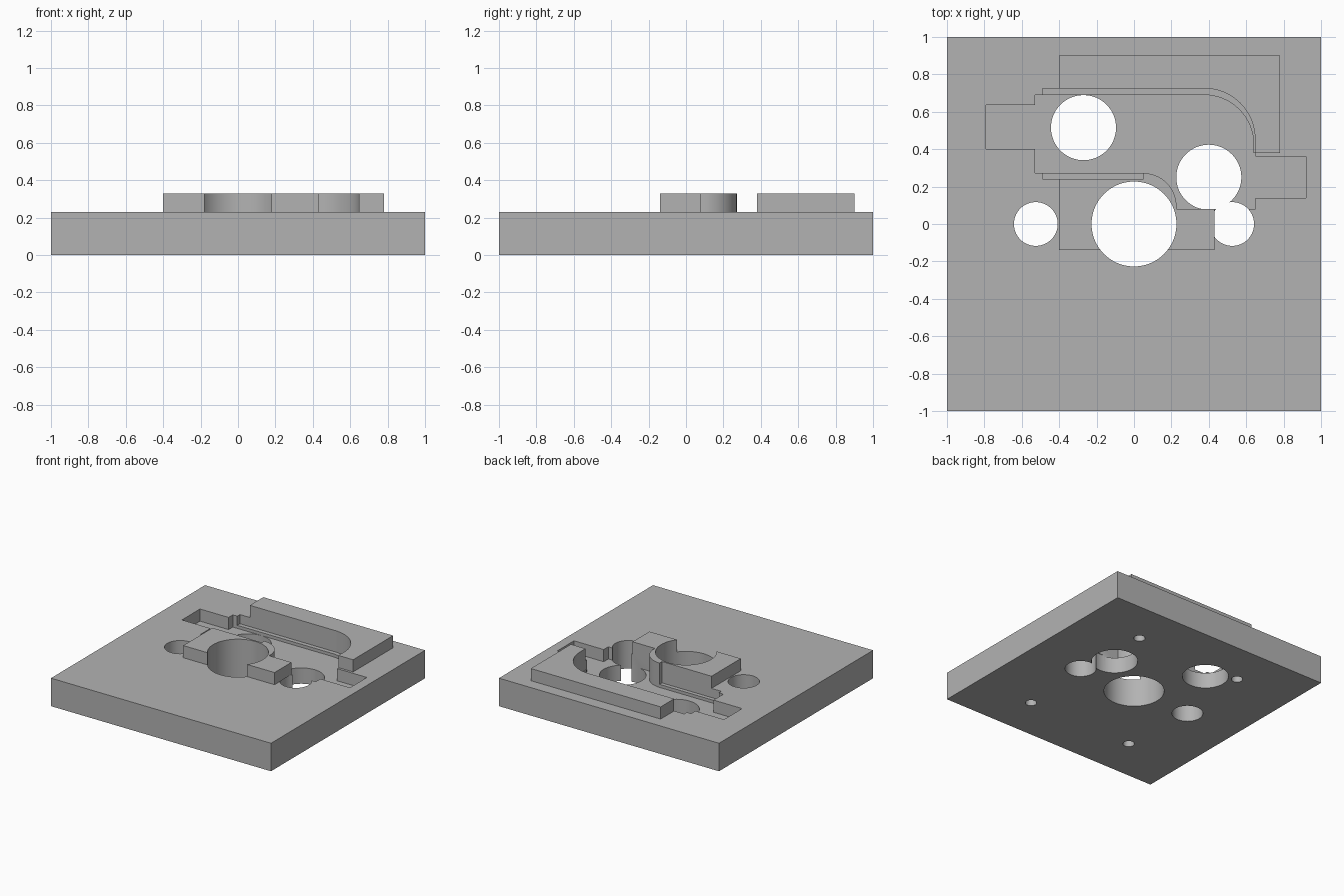
import bpy, bmesh
from math import sin, cos, pi, radians

cube = bpy.data.objects.get("Cube")
if cube:
    bpy.data.objects.remove(cube, do_unlink=True)

grey = bpy.data.materials.new("machined grey")
grey.use_nodes = True
GREY = (0.45, 0.45, 0.45, 1)
grey.diffuse_color = GREY
grey.node_tree.nodes["Principled BSDF"].inputs["Base Color"].default_value = GREY


def prism(name, outline, z0, z1):
    """Extrude a closed counter-clockwise xy outline between two heights."""
    bm = bmesh.new()
    base = bm.faces.new([bm.verts.new((x, y, z0)) for x, y in outline])
    top = bmesh.ops.extrude_face_region(bm, geom=[base])["geom"]
    for v in top:
        if isinstance(v, bmesh.types.BMVert):
            v.co.z = z1
    bmesh.ops.recalc_face_normals(bm, faces=bm.faces)
    mesh = bpy.data.meshes.new(name)
    bm.to_mesh(mesh)
    bm.free()
    mesh.materials.append(grey)
    obj = bpy.data.objects.new(name, mesh)
    bpy.context.collection.objects.link(obj)
    return obj


def rect(x0, x1, y0, y1):
    return [(x0, y0), (x1, y0), (x1, y1), (x0, y1)]


def arc(cx, cy, r, a0, a1, n=16):
    angles = [radians(a0 + (a1 - a0) * i / n) for i in range(n + 1)]
    return [(cx + r * cos(a), cy + r * sin(a)) for a in angles]


def circle(cx, cy, r, n=64):
    return [(cx + r * cos(2 * pi * i / n), cy + r * sin(2 * pi * i / n)) for i in range(n)]


def combine(target, tool, operation):
    """Apply one boolean and remove its tool."""
    tool.hide_render = True
    mod = target.modifiers.new(operation, "BOOLEAN")
    mod.operation, mod.solver, mod.object = operation, "EXACT", tool
    bpy.context.view_layer.objects.active = target
    bpy.ops.object.modifier_apply(modifier=mod.name)
    bpy.data.objects.remove(tool, do_unlink=True)


def cut(name, outline, z0, z1):
    combine(plate, prism(name, outline, z0, z1), "DIFFERENCE")


TOP, BLOCK_TOP, FLOOR, LEDGE, OVER, UNDER = 0.23, 0.33, 0.13, 0.155, 0.5, -0.1

# Square base plate with its two side holes
plate = prism("base_plate", rect(-1, 1, -1, 1), 0, TOP)
for x in (-0.525, 0.525):
    cut("side_hole", circle(x, 0, 0.117), UNDER, OVER)

# Raised blocks either side of the channel
for name, outline in (("back_block", rect(-0.4, 0.78, 0.38, 0.9)),
                      ("front_block", rect(-0.4, 0.43, -0.14, 0.272))):
    combine(plate, prism(name, outline, TOP, BLOCK_TOP), "UNION")

# Curved channel with an end notch on each side
channel = [(-0.53, 0.272)] + arc(0.05, 0.095, 0.177, 90, 5)
channel += [(0.226, 0.08), (0.65, 0.08), (0.65, 0.14), (0.92, 0.14), (0.92, 0.36),
            (0.65, 0.36), (0.65, 0.38), (0.64, 0.38)]
channel += arc(0.375, 0.425, 0.265, 0, 90)
channel += [(-0.53, 0.69), (-0.53, 0.635), (-0.79, 0.635), (-0.79, 0.4), (-0.53, 0.4)]
cut("channel", channel, FLOOR, OVER)

# Narrow ledges along both channel walls
back_ledge = [(-0.49, 0.6), (0.3, 0.6), (0.5, 0.38), (0.647, 0.38)]
back_ledge += arc(0.377, 0.455, 0.27, 0, 90) + [(-0.49, 0.725)]
cut("back_ledge", back_ledge, LEDGE, OVER)
cut("front_ledge", rect(-0.49, 0.05, 0.24, 0.3), LEDGE, OVER)

# Bearing holes, open to the channel floor
for x, y in ((-0.27, 0.515), (0.4, 0.25)):
    cut("bearing_hole", circle(x, y, 0.174), UNDER, FLOOR + 0.01)

# Main bore and blind fixing holes underneath
cut("main_bore", circle(0, 0, 0.227), UNDER, OVER)
for x in (-0.48, 0.48):
    for y in (-0.635, 0.635):
        cut("fixing_hole", circle(x, y, 0.043, 32), UNDER, 0.1)

# One material and smooth bores with crisp edges
plate.data.materials.clear()
plate.data.materials.append(grey)
for face in plate.data.polygons:
    face.material_index = 0
bpy.ops.object.select_all(action="DESELECT")
plate.select_set(True)
bpy.context.view_layer.objects.active = plate
bpy.ops.object.shade_smooth_by_angle(angle=radians(30))
